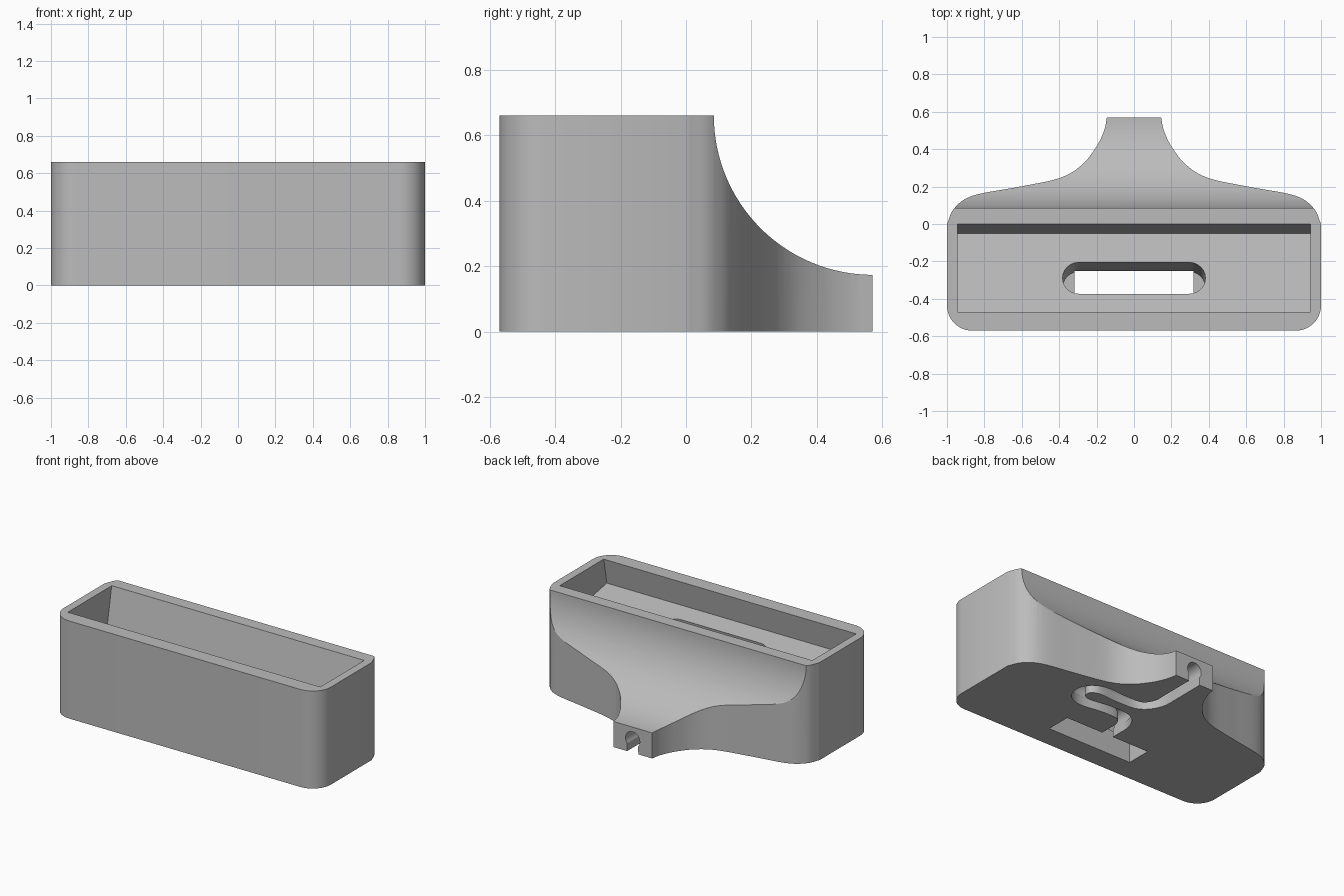
import bpy, bmesh, math
from mathutils import Vector

old = bpy.data.objects.get("Cube")
if old:
    bpy.data.objects.remove(old, do_unlink=True)

grey = bpy.data.materials.new("plain_grey")
grey.use_nodes = True
grey.diffuse_color = (0.5, 0.5, 0.5, 1)
grey.node_tree.nodes["Principled BSDF"].inputs["Base Color"].default_value = (0.5, 0.5, 0.5, 1)


def loft(name, rings):
    """Closed solid through a list of equal-sized rings."""
    bm = bmesh.new()
    rows = [[bm.verts.new(p) for p in r] for r in rings]
    n = len(rows[0])
    for a, b in zip(rows, rows[1:]):
        for i in range(n):
            j = (i + 1) % n
            bm.faces.new((a[i], a[j], b[j], b[i]))
    bm.faces.new(rows[0])
    bm.faces.new(rows[-1])
    bmesh.ops.recalc_face_normals(bm, faces=bm.faces)
    mesh = bpy.data.meshes.new(name)
    bm.to_mesh(mesh)
    bm.free()
    ob = bpy.data.objects.new(name, mesh)
    bpy.context.collection.objects.link(ob)
    mesh.materials.append(grey)
    return ob


def spline(pts, steps=6):
    """Smooth curve passing through 2D points."""
    p = [Vector(q) for q in pts]
    p = [2 * p[0] - p[1]] + p + [2 * p[-1] - p[-2]]
    out = []
    for a, b, c, d in zip(p, p[1:], p[2:], p[3:]):
        for k in range(steps):
            t = k / steps
            out.append(0.5 * (2 * b + (c - a) * t + (2 * a - 5 * b + 4 * c - d) * t ** 2
                              + (3 * b - a - 3 * c + d) * t ** 3))
    return out + [p[-2]]


def arc(cx, cy, r, a0, a1, n=12):
    return [(cx + r * math.cos(math.radians(a0 + (a1 - a0) * i / n)),
             cy + r * math.sin(math.radians(a0 + (a1 - a0) * i / n))) for i in range(n + 1)]


def along_x(name, profile, half):
    return loft(name, [[(x, y, z) for y, z in profile] for x in (-half, half)])


def cut(body, tool):
    tool.hide_render = True
    mod = body.modifiers.new("cut", 'BOOLEAN')
    mod.operation, mod.solver, mod.object = 'DIFFERENCE', 'EXACT', tool
    bpy.context.view_layer.objects.active = body
    bpy.ops.object.modifier_apply(modifier=mod.name)
    bpy.data.objects.remove(tool, do_unlink=True)


H = 0.66
LEAN = 0.19

# Body outline: rounded front corners, flared back narrowing to a tail
half = arc(0.865, -0.435, 0.135, -90, 0)
half += [tuple(q) for q in spline([(1, 0), (0.96, 0.085), (0.86, 0.152), (0.62, 0.198), (0.4, 0.245),
                                   (0.28, 0.315), (0.2, 0.415), (0.16, 0.5), (0.145, 0.57)])]
outline = half + [(-x, y) for x, y in reversed(half)]
body = loft("dock_body", [[(x, y, z) for x, y in outline] for z in (0, H)])

# Concave sweep down the back to the tail
sweep = arc(0.572, H, 0.487, 180, 270, 32) + [(0.8, 0.173), (0.8, 0.9), (0.085, 0.9)]
cut(body, along_x("back_sweep", sweep, 1.2))

# Leaning device pocket, floor square to its walls
pocket = [(LEAN * 0.1, H + 0.1), (-0.05, 0.4), (-0.503, 0.485), (-0.47 + LEAN * 0.1, H + 0.1)]
cut(body, along_x("pocket", pocket, 0.945))

# Leaning round-ended plug slot through the pocket floor
stadium = arc(0.295, 0, 0.087, -90, 90) + arc(-0.295, 0, 0.087, 90, 270)
cut(body, loft("plug_slot", [[(x, y - 0.29 + LEAN * (z - 0.44), z) for x, y in stadium]
                             for z in (0.17, 0.56)]))

# Plug opening in the base
opening = [(-0.42, -0.05), (-0.25, -0.05), (-0.25, 0.2), (-0.42, 0.2)]
cut(body, along_x("base_opening", opening, 0.318))

# Winding cable channel under the base, keyhole-shaped in section
path = spline([(0, -0.32), (0, -0.2), (0.005, -0.1), (0.06, -0.025), (0.2, -0.015), (0.36, -0.035),
               (0.44, 0.0), (0.45, 0.085), (0.37, 0.14), (0.2, 0.135), (0.07, 0.15), (0.005, 0.24),
               (0, 0.36), (0, 0.5), (0, 0.65)], 5)
keyhole = [(-0.042, -0.03)] + [(x, z) for x, z in arc(0, 0.088, 0.054, 220, -40, 14)] + [(0.042, -0.03)]
rings = []
for i, p in enumerate(path):
    d = (path[min(i + 1, len(path) - 1)] - path[max(i - 1, 0)]).normalized()
    side = Vector((d.y, -d.x))
    rings.append([(p.x + side.x * w, p.y + side.y * w, z) for w, z in keyhole])
cut(body, loft("cable_channel", rings))

# Smooth curved walls, sharp edges
for ob in bpy.context.selected_objects:
    ob.select_set(False)
body.select_set(True)
bpy.context.view_layer.objects.active = body
bpy.ops.object.shade_smooth_by_angle(angle=math.radians(30))
